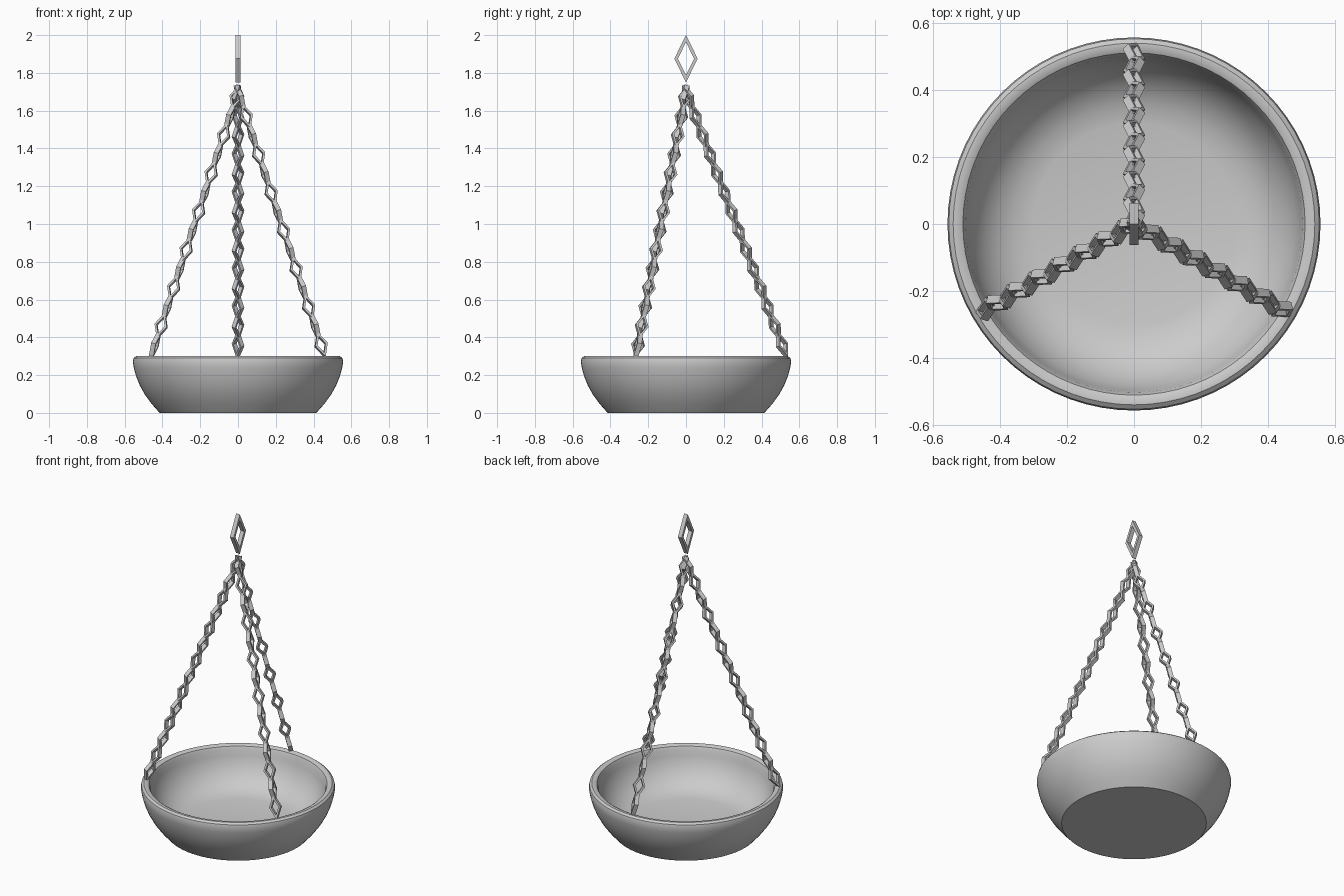
import bpy, bmesh, math
from mathutils import Vector, Matrix

cube = bpy.data.objects.get("Cube")
if cube:
    bpy.data.objects.remove(cube)

mat = bpy.data.materials.new("plain_grey")
mat.use_nodes = True
GREY = (0.6, 0.6, 0.6, 1)
mat.diffuse_color = GREY
mat.node_tree.nodes["Principled BSDF"].inputs["Base Color"].default_value = GREY


def make_object(name, bm):
    bmesh.ops.recalc_face_normals(bm, faces=bm.faces)
    mesh = bpy.data.meshes.new(name)
    bm.to_mesh(mesh)
    bm.free()
    mesh.materials.append(mat)
    obj = bpy.data.objects.new(name, mesh)
    bpy.context.collection.objects.link(obj)
    return obj


def add_diamond(bm, matrix, half_width, half_length, depth, hole):
    """Open diamond frame: local x is width, y is depth, z is length."""
    corners = [(half_width, 0), (0, half_length), (-half_width, 0), (0, -half_length)]
    loops = []
    for x, z in corners:
        section = [(1, -1), (1, 1), (hole, 1), (hole, -1)]
        loops.append([bm.verts.new(matrix @ Vector((x * s, d * depth / 2, z * s)))
                      for s, d in section])
    for i in range(4):
        a, b = loops[i], loops[(i + 1) % 4]
        for j in range(4):
            k = (j + 1) % 4
            bm.faces.new((a[j], a[k], b[k], b[j]))


# Bowl: lathed profile with a rounded rim and flat base
profile = [(0, 0), (0.415, 0), (0.455, 0.045), (0.492, 0.095), (0.52, 0.145),
           (0.54, 0.195), (0.552, 0.24), (0.557, 0.272), (0.553, 0.29), (0.54, 0.3),
           (0.525, 0.3), (0.511, 0.293), (0.503, 0.275), (0.497, 0.24), (0.48, 0.19),
           (0.45, 0.14), (0.41, 0.1), (0.36, 0.073), (0.3, 0.06), (0, 0.057)]
bm = bmesh.new()
verts = [bm.verts.new((r, 0, z)) for r, z in profile]
edges = [bm.edges.new(pair) for pair in zip(verts, verts[1:])]
bmesh.ops.spin(bm, geom=verts + edges, cent=(0, 0, 0), axis=(0, 0, 1),
               angle=math.tau, steps=72, use_duplicate=False)
bmesh.ops.remove_doubles(bm, verts=bm.verts, dist=0.0005)
bowl = make_object("bowl", bm)
bpy.context.view_layer.objects.active = bowl
bowl.select_set(True)
bpy.ops.object.shade_smooth_by_angle(angle=math.radians(35))

# Three chains of links, twisted alternately to either side
LINKS = 14
for name, degrees in (("back_chain", 90), ("right_chain", 210), ("left_chain", 330)):
    angle = math.radians(degrees)
    radial = Vector((math.cos(angle), math.sin(angle), 0))
    tangent = Vector((-math.sin(angle), math.cos(angle), 0))
    low = radial * 0.508 + Vector((0, 0, 0.36))
    high = radial * 0.0115 + Vector((0, 0, 1.67))
    axis = (high - low).normalized()
    outward = tangent.cross(axis)
    outward *= 1 if outward.dot(radial) > 0 else -1
    bm = bmesh.new()
    for i in range(LINKS):
        normal = (tangent + outward * (1 if i % 2 else -1)).normalized()
        width = normal.cross(axis)
        frame = Matrix((width, normal, axis)).transposed().to_4x4()
        frame.translation = low.lerp(high, i / (LINKS - 1))
        add_diamond(bm, frame, 0.035, 0.07, 0.025, 0.65)
    make_object(name, bm)

# Hanging ring on top
bm = bmesh.new()
ring_frame = Matrix.Translation((0, 0, 1.875)) @ Matrix.Rotation(math.pi / 2, 4, 'Z')
add_diamond(bm, ring_frame, 0.062, 0.125, 0.026, 0.7)
make_object("hanging_ring", bm)
